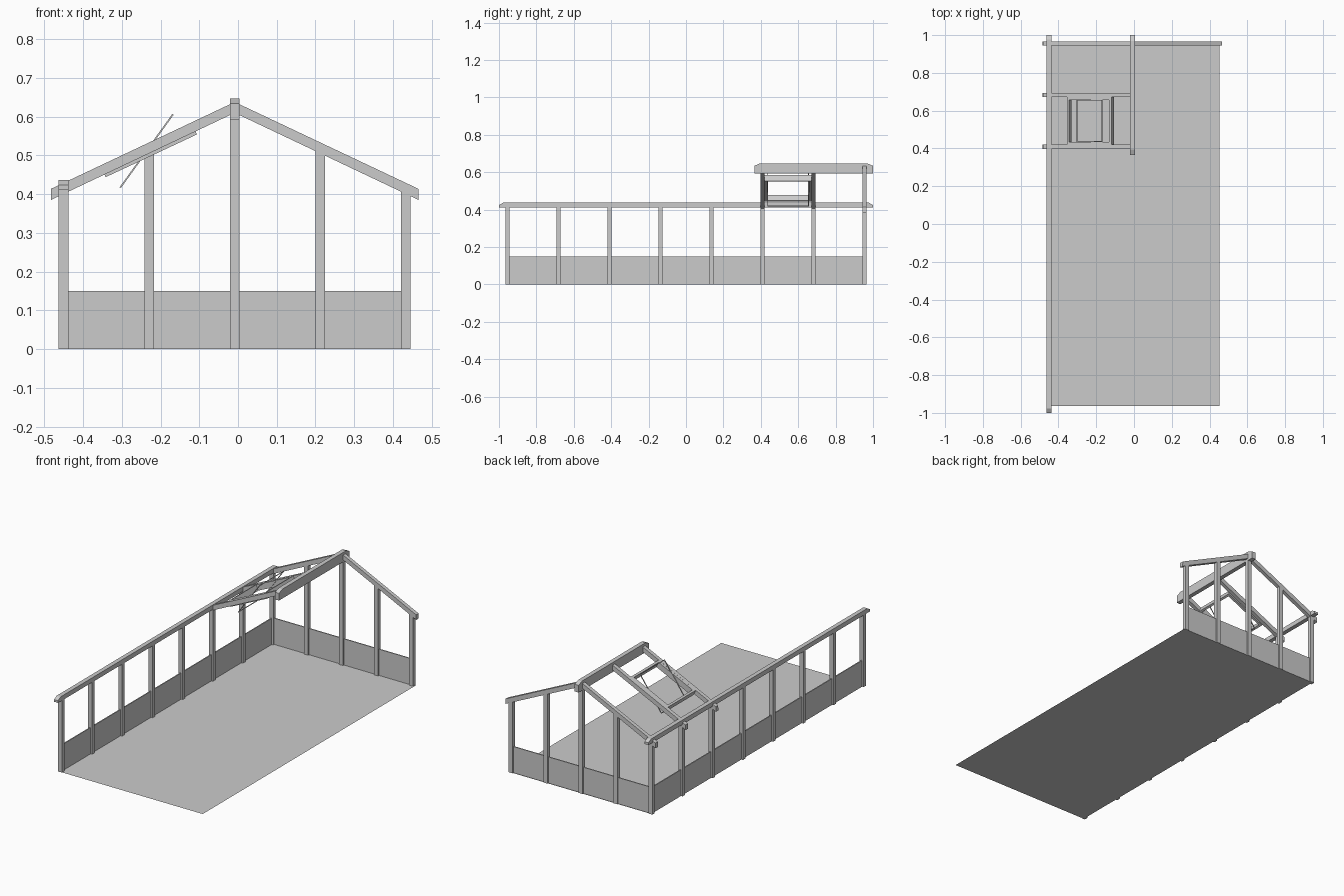
import bpy, math
from mathutils import Matrix, Vector

if "Cube" in bpy.data.objects:
    bpy.data.objects.remove(bpy.data.objects["Cube"])

CX = -0.0085          # ridge line in x
HALF = 0.442          # ridge to corner post centre
W = 0.0125            # half width of posts and beams
BACK = 0.955          # gable centre in y
SLOPE = 0.468
ANG = math.atan(SLOPE)


def mesh(name, verts, faces):
    me = bpy.data.meshes.new(name)
    me.from_pydata(verts, [], faces)
    ob = bpy.data.objects.new(name, me)
    bpy.context.collection.objects.link(ob)
    return ob


def prism(name, outline, offset):
    """Extrude a planar 3D outline along an offset vector."""
    n, off = len(outline), Vector(offset)
    a = [Vector(p) for p in outline]
    faces = [tuple(range(n)), tuple(range(2 * n - 1, n - 1, -1))]
    faces += [(i, i + n, (i + 1) % n + n, (i + 1) % n) for i in range(n)]
    ob = mesh(name, a + [p + off for p in a], faces)
    import bmesh
    bm = bmesh.new()
    bm.from_mesh(ob.data)
    bmesh.ops.recalc_face_normals(bm, faces=bm.faces)
    bm.to_mesh(ob.data)
    bm.free()
    return ob


def box(name, x0, x1, y0, y1, z0, z1):
    return prism(name, [(x0, y0, z0), (x1, y0, z0), (x1, y1, z0), (x0, y1, z0)], (0, 0, z1 - z0))


def roof_z(x):
    return 0.638 - SLOPE * abs(x - CX)


def rafter(name, side, y):
    top, end = CX + side * 0.484, CX + side * 0.488 * 0.975
    pts = [(CX, roof_z(CX)), (end, roof_z(end)), (top - side * 0.006 + side * 0.004, 0.384),
           (CX, roof_z(CX) - 0.028)]
    pts[1] = (CX + side * 0.471, roof_z(CX + side * 0.471))
    pts[2] = (CX + side * 0.475, 0.385)
    pts[1] = (CX + side * 0.474, 0.414)
    prism(name, [(x, y - 0.011, z) for x, z in pts], (0, 0.022, 0))


def beam(name, x, y0, y1, z0, z1, cut):
    """Beam along y with bevelled upper ends."""
    zc = z1 - 0.013
    prof = [(y0, z0), (y1, z0), (y1, zc), (y1 - cut, z1), (y0 + cut, z1), (y0, zc)]
    prism(name, [(x - W, y, z) for y, z in prof], (2 * W, 0, 0))


def frame(name, u, v, bu, bv, d, matrix):
    """Rectangular frame in local xy, outer half sizes u, v, bar widths bu, bv, depth d."""
    o = [(-u, -v), (u, -v), (u, v), (-u, v)]
    i = [(-u + bu, -v + bv), (u - bu, -v + bv), (u - bu, v - bv), (-u + bu, v - bv)]
    vs = [(x, y, z) for z in (-d / 2, d / 2) for ring in (o, i) for x, y in ring]
    fs = []
    for k in range(4):
        n = (k + 1) % 4
        fs += [(k, k + 4, n + 4, n), (k + 8, n + 8, n + 12, k + 12),
               (k, n, n + 8, k + 8), (k + 4, k + 12, n + 12, n + 4)]
    mesh(name, vs, fs).matrix_world = matrix


# Floor
mesh("floor", [(-0.453, -0.964, 0), (0.452, -0.964, 0), (0.452, 0.962, 0), (-0.453, 0.962, 0)], [(0, 1, 2, 3)])

# Low wall panels
xl = CX - HALF
box("side_wall_panel", xl - 0.003, xl + 0.003, -BACK, BACK, 0, 0.15)
box("gable_wall_panel", xl, CX + HALF, BACK - 0.003, BACK + 0.003, 0, 0.15)

# Side posts and eave beam
for k in range(8):
    y = -BACK + k * 2 * BACK / 7
    box(f"side_post_{k}", xl - W, xl + W, y - 0.011, y + 0.011, 0, 0.413)
beam("eave_beam", xl, -1, 1, 0.411, 0.437, 0.022)

# Gable posts with tops cut to the roof slope
for k in (-1, 0, 1, 2):
    x = CX + k * HALF / 2
    x0, x1 = x - W, x + W
    y0 = BACK - 0.011
    prism(f"gable_post_{k + 1}", [(x0, y0, 0), (x1, y0, 0), (x1, y0, roof_z(x1) - 0.027),
                                  (x0, y0, roof_z(x0) - 0.027)], (0, 0.022, 0))

# Ridge and rafters
beam("ridge_beam", CX, 0.365, 1, 0.593, 0.647, 0.03)
rafter("gable_rafter_right", 1, BACK)
Y1, Y2 = BACK - 4 * BACK / 7, BACK - 2 * BACK / 7
for k, y in enumerate((BACK, Y2, Y1)):
    rafter(f"rafter_left_{k}", -1, y)

# Roof vent: fixed box frame and tilted open sash
yc = (Y1 + Y2) / 2
place = Matrix.Translation((-0.231, yc, 0.514)) @ Matrix.Rotation(-ANG, 4, 'Y')
frame("vent_frame", 0.130, 0.126, 0.012, 0.015, 0.033, place)
tilt = math.atan2(0.189, 0.136)
place = Matrix.Translation((-0.236, yc, 0.5115)) @ Matrix.Rotation(-tilt, 4, 'Y')
frame("vent_sash", 0.1165, 0.111, 0.004, 0.004, 0.004, place)
